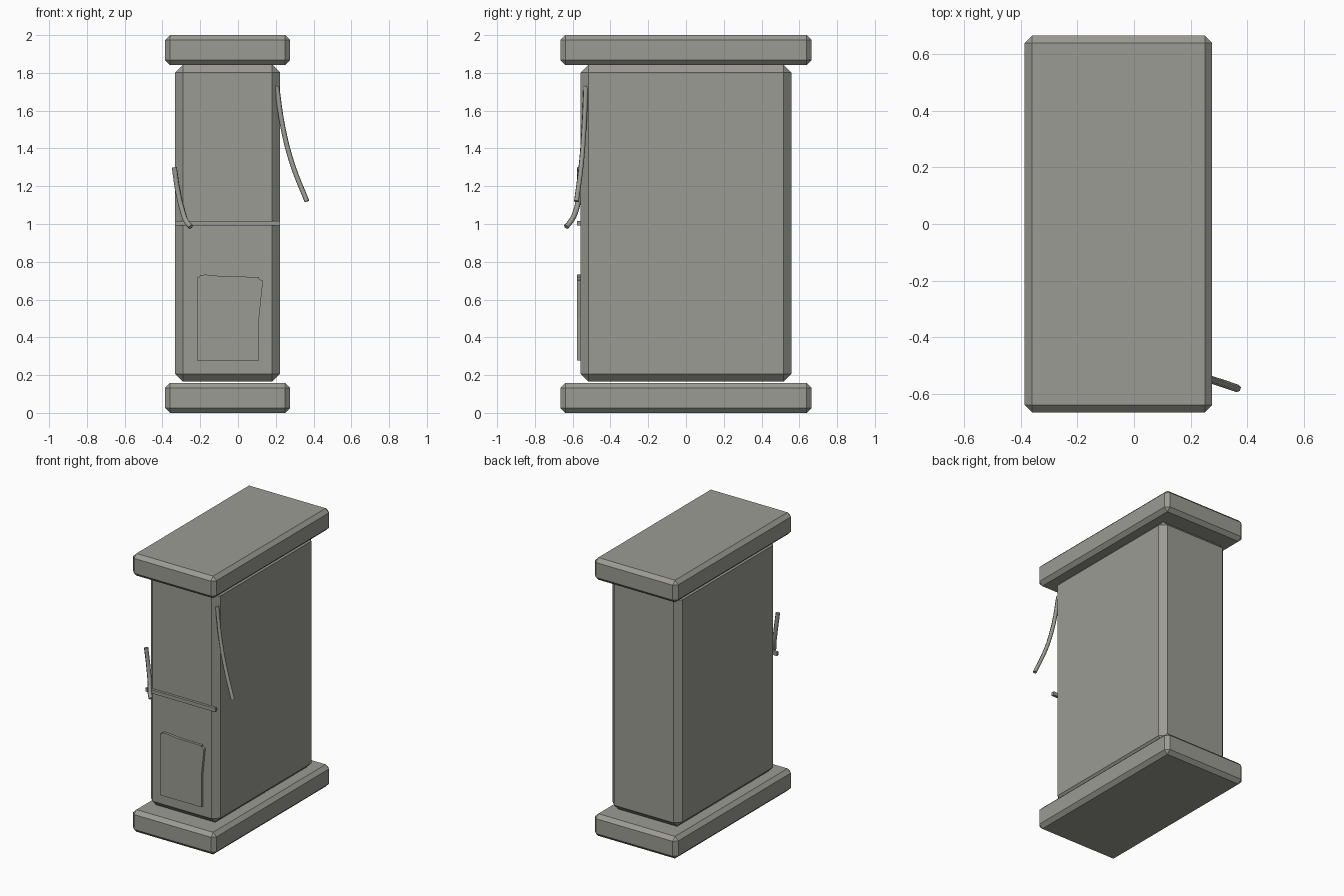
import bpy, bmesh

if "Cube" in bpy.data.objects:
    bpy.data.objects.remove(bpy.data.objects["Cube"])

CX = -0.055  # centre line of the pillar

stone = bpy.data.materials.new("warm_grey")
stone.diffuse_color = (0.33, 0.33, 0.295, 1)
stone.use_nodes = True
stone.node_tree.nodes["Principled BSDF"].inputs["Base Color"].default_value = stone.diffuse_color


def finish(name, bm):
    bmesh.ops.recalc_face_normals(bm, faces=bm.faces)
    mesh = bpy.data.meshes.new(name)
    bm.to_mesh(mesh)
    bm.free()
    mesh.materials.append(stone)
    obj = bpy.data.objects.new(name, mesh)
    bpy.context.collection.objects.link(obj)
    return obj


def block(name, centre, size, bevel=0):
    bm = bmesh.new()
    bmesh.ops.create_cube(bm, size=1)
    for v in bm.verts:
        v.co = [c + s * p for c, s, p in zip(centre, size, v.co)]
    if bevel:
        bmesh.ops.bevel(bm, geom=bm.edges[:], offset=bevel, segments=1,
                        affect='EDGES', profile=0.5)
    return finish(name, bm)


def wire(name, points, radius):
    curve = bpy.data.curves.new(name, 'CURVE')
    curve.dimensions = '3D'
    curve.bevel_depth = radius
    curve.bevel_resolution = 1
    curve.resolution_u = 4
    curve.use_fill_caps = True
    spline = curve.splines.new('BEZIER')
    spline.bezier_points.add(len(points) - 1)
    for bp, p in zip(spline.bezier_points, points):
        bp.co = p
        bp.handle_left_type = bp.handle_right_type = 'AUTO'
    curve.materials.append(stone)
    obj = bpy.data.objects.new(name, curve)
    bpy.context.collection.objects.link(obj)


# Pillar body with matching base and cap slabs
block("pillar_body", (CX, 0, 1.005), (0.555, 1.115, 1.68), 0.042)
for name, z in (("base_slab", 0.0795), ("cap_slab", 1.9205)):
    block(name, (CX, 0, z), (0.662, 1.33, 0.159), 0.026)

# Thin strap across the front
block("front_strap", (CX, -0.566, 1.004), (0.555, 0.02, 0.026))

# Ragged poster: outline extruded from the front face
outline = [(-0.218, 0.278), (0.112, 0.278), (0.112, 0.505), (0.132, 0.7),
           (0.112, 0.708), (0.11, 0.72), (-0.07, 0.722), (-0.17, 0.732),
           (-0.2, 0.73), (-0.204, 0.72), (-0.218, 0.716)]
bm = bmesh.new()
sheet = bm.faces.new([bm.verts.new((x, -0.576, z)) for x, z in outline])
ext = bmesh.ops.extrude_face_region(bm, geom=[sheet], use_keep_orig=True)
for v in ext["geom"]:
    if isinstance(v, bmesh.types.BMVert):
        v.co.y = -0.556
finish("poster", bm)

# Loose drooping wires at the two front corners
wire("long_wire", [(0.205, -0.53, 1.73), (0.238, -0.54, 1.51),
                   (0.29, -0.555, 1.31), (0.365, -0.58, 1.12)], 0.0135)
wire("short_wire", [(-0.337, -0.562, 1.30), (-0.316, -0.565, 1.16),
                    (-0.288, -0.59, 1.05), (-0.272, -0.613, 1.01), (-0.25, -0.634, 0.985)], 0.0145)
